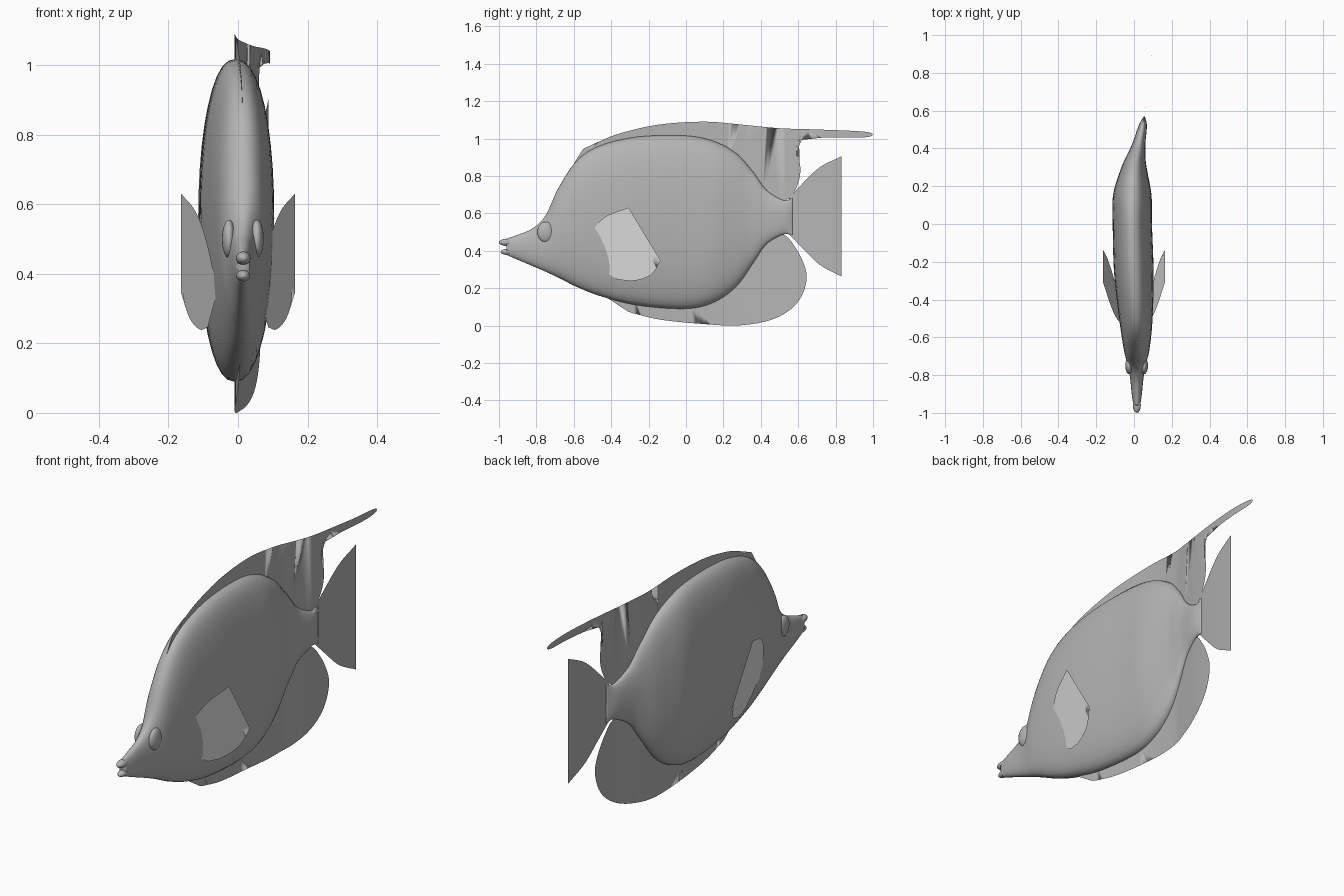
import bpy, bmesh, math
from mathutils import Vector, Matrix

cube = bpy.data.objects.get("Cube")
if cube:
    bpy.data.objects.remove(cube, do_unlink=True)


def make_material(name, value):
    mat = bpy.data.materials.new(name)
    mat.use_nodes = True
    colour = (value, value, value, 1)
    mat.diffuse_color = colour
    mat.node_tree.nodes["Principled BSDF"].inputs["Base Color"].default_value = colour
    return mat


body_grey = make_material("mid grey", 0.46)
fin_grey = make_material("light grey", 0.8)


def finish(bm, name, mat):
    mesh = bpy.data.meshes.new(name)
    bm.to_mesh(mesh)
    bm.free()
    mesh.materials.append(mat)
    mesh.shade_smooth()
    obj = bpy.data.objects.new(name, mesh)
    bpy.context.collection.objects.link(obj)
    return obj


def spline(points, steps=6):
    """Smooth curve through points of any dimension."""
    pts = [Vector(p) for p in points]
    pts = [pts[0] * 2 - pts[1]] + pts + [pts[-1] * 2 - pts[-2]]
    out = []
    for a, b, c, d in zip(pts, pts[1:], pts[2:], pts[3:]):
        for i in range(steps):
            t = i / steps
            out.append(b + (c - a) * (t / 2)
                       + (a * 2 - b * 5 + c * 4 - d) * (t * t / 2)
                       + (b * 3 - a - c * 3 + d) * (t ** 3 / 2))
    return out + [pts[-2]]


# Swimming bend: sideways offset along the length
SPINE = spline([(-1, .015), (-.6, .013), (-.2, -.003), (.1, -.01), (.3, 0),
                (.4, .02), (.57, .055), (.83, .088), (1, .092)])


def bend(y):
    for a, b in zip(SPINE, SPINE[1:]):
        if y <= b.x:
            return a.y + (b.y - a.y) * (y - a.x) / (b.x - a.x)
    return SPINE[-1].y


# Body: stations of y, top, bottom, half width
stations = [
    (-.96, .465, .378, .018), (-.9, .485, .352, .027), (-.82, .52, .318, .035),
    (-.75, .59, .288, .047), (-.68, .74, .255, .065), (-.58, .885, .205, .08),
    (-.45, .965, .155, .093), (-.25, 1.01, .107, .105), (0, 1.015, .09, .104),
    (.15, .985, .125, .102), (.27, .92, .21, .075), (.36, .82, .335, .05),
    (.43, .725, .435, .034), (.52, .67, .487, .022), (.57, .682, .483, .003)]
SIDES = 40
bm = bmesh.new()
rings = []
for y, top, bottom, half in spline(stations):
    ring = []
    for i in range(SIDES):
        angle = math.tau * i / SIDES
        c, s = math.cos(angle), math.sin(angle)
        x = math.copysign(abs(c) ** .87, c) * half
        z = (top + bottom) / 2 + math.copysign(abs(s) ** .95, s) * (top - bottom) / 2
        ring.append(bm.verts.new((bend(y) + x, y, z)))
    rings.append(ring)
for r, q in zip(rings, rings[1:]):
    for i in range(SIDES):
        j = (i + 1) % SIDES
        bm.faces.new((r[i], r[j], q[j], q[i]))
bm.faces.new(rings[0])
bm.faces.new(rings[-1])
bmesh.ops.recalc_face_normals(bm, faces=bm.faces)
finish(bm, "body", body_grey)


# Lips and eye bulges
def ellipsoid(name, centre, radii):
    bm = bmesh.new()
    bmesh.ops.create_uvsphere(
        bm, u_segments=24, v_segments=14, radius=1,
        matrix=Matrix.Translation(centre) @ Matrix.Diagonal((*radii, 1)))
    finish(bm, name, body_grey)


ellipsoid("upper_lip", (.015, -.96, .445), (.021, .04, .019))
ellipsoid("lower_lip", (.015, -.955, .394), (.02, .036, .016))
for side, sign in (("left", 1), ("right", -1)):
    ellipsoid(side + "_eye", (.014 + sign * .04, -.75, .5), (.02, .045, .055))


# Fins: flat sheets cut into strips and placed by a sideways rule
def sheet(name, strokes, place, mat):
    bm = bmesh.new()
    outline = []
    for stroke in strokes:
        outline += spline(stroke) if len(stroke) > 2 else [Vector(p) for p in stroke]
    face = bm.faces.new([bm.verts.new((0, p.x, p.y)) for p in outline])
    if face.normal.x < 0:
        face.normal_flip()
    bmesh.ops.triangulate(bm, faces=bm.faces)
    for k in range(-19, 32):
        bmesh.ops.bisect_plane(bm, geom=bm.verts[:] + bm.edges[:] + bm.faces[:],
                               plane_co=(0, k / 32, 0), plane_no=(0, 1, 0))
    for v in bm.verts:
        v.co.x = place(v.co.y, v.co.z)
    bmesh.ops.recalc_face_normals(bm, faces=bm.faces)
    return finish(bm, name, mat)


def on_spine(y, z):
    return bend(y)


sheet("dorsal_fin", [
    [(-.6, .865), (-.55, .945)],
    [(-.5, .968), (-.355, 1.027), (-.14, 1.075), (.1, 1.09), (.29, 1.075),
     (.5, 1.055), (.71, 1.048), (.95, 1.037), (.998, 1.02), (.95, 1.006),
     (.77, 1.005), (.65, 1.0), (.6, .98), (.585, .93), (.61, .86),
     (.605, .78), (.57, .7), (.53, .665)],
    [(.4, .65), (.2, .8)], [(-.2, .9), (-.45, .85)]], on_spine, body_grey)

sheet("anal_fin", [
    [(-.44, .16), (-.31, .075)],
    [(-.28, .065), (-.14, .032), (.07, .01), (.286, .001), (.473, .037),
     (.596, .123), (.645, .246), (.62, .353), (.555, .46), (.51, .495)],
    [(.4, .55), (.15, .3)], [(-.1, .2), (-.3, .2)]], on_spine, body_grey)

sheet("tail_fin", [
    [(.545, .67), (.607, .743), (.714, .845), (.832, .905)],
    [(.832, .262), (.714, .326), (.62, .417), (.545, .495)]], on_spine, body_grey)

for side, sign in (("left", 1), ("right", -1)):
    sheet(side + "_pectoral_fin", [
        [(-.53, .348), (-.505, .487), (-.436, .578), (-.307, .631)],
        [(-.136, .348), (-.185, .273), (-.275, .24), (-.366, .246)]],
        lambda y, z: sign * (.145 + .266 * y + .16 * z), fin_grey)
